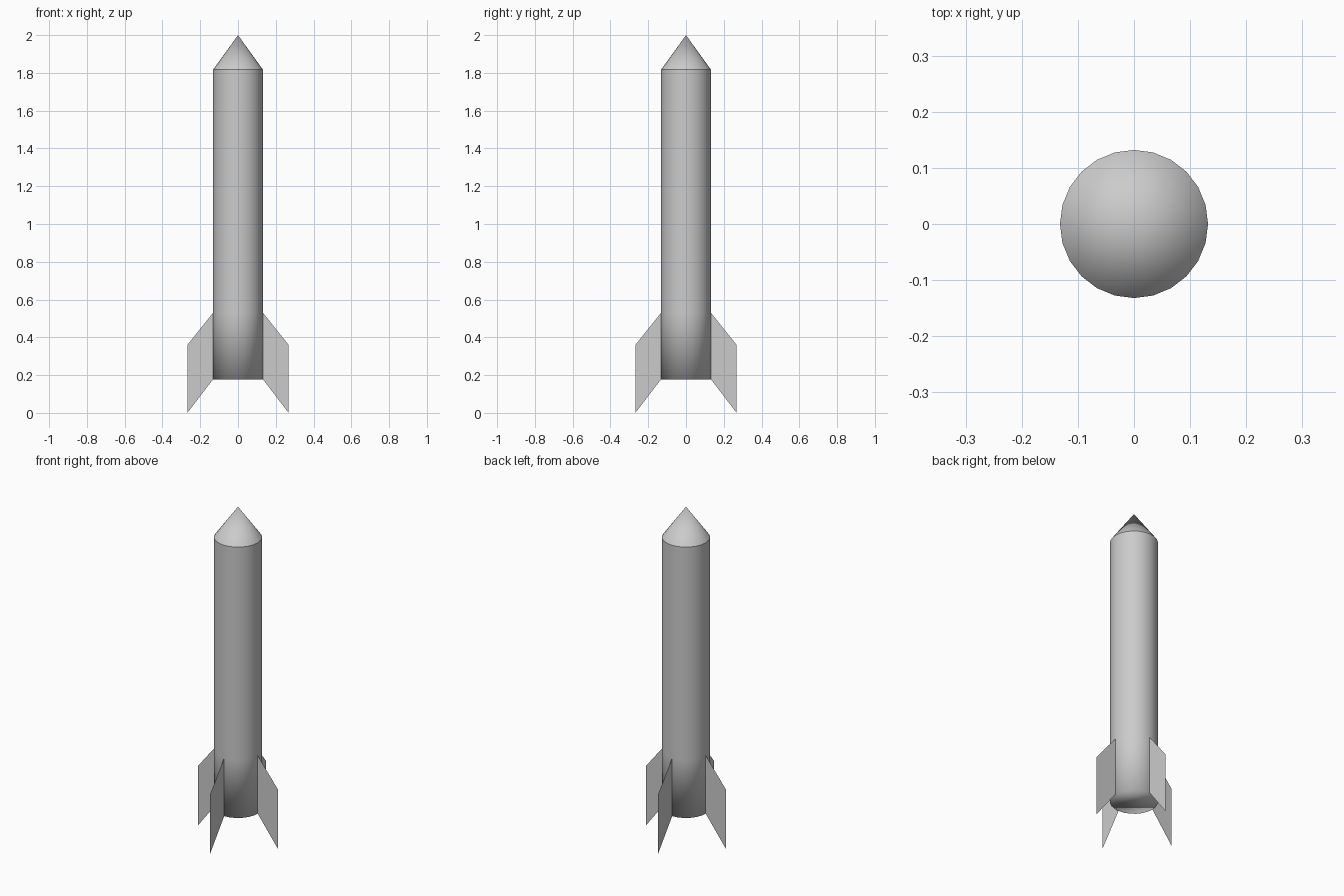
import bpy, bmesh, math

if "Cube" in bpy.data.objects:
    bpy.data.objects.remove(bpy.data.objects["Cube"])

SIDES = 24
R = 0.132          # body radius
R_FIN = 0.268      # fin tip radius


def finish(name, bm, smooth):
    bmesh.ops.recalc_face_normals(bm, faces=bm.faces)
    for f in bm.faces:
        f.smooth = smooth
    me = bpy.data.meshes.new(name)
    bm.to_mesh(me)
    bm.free()
    ob = bpy.data.objects.new(name, me)
    bpy.context.collection.objects.link(ob)
    return ob


def ring(bm, r, z):
    return [bm.verts.new((r * math.cos(2 * math.pi * i / SIDES),
                          r * math.sin(2 * math.pi * i / SIDES), z))
            for i in range(SIDES)]


# Body tube with a closed, softly shaded base
bm = bmesh.new()
rings = [ring(bm, R, z) for z in (0.178, 0.53, 1.817)]
for lo, hi in zip(rings, rings[1:]):
    for i in range(SIDES):
        j = (i + 1) % SIDES
        bm.faces.new((lo[i], lo[j], hi[j], hi[i]))
bm.faces.new(rings[0][::-1])
finish("body", bm, True)

# Nose cone
bm = bmesh.new()
base = ring(bm, R, 1.817)
tip = bm.verts.new((0, 0, 2.0))
for i in range(SIDES):
    bm.faces.new((base[i], base[(i + 1) % SIDES], tip))
finish("nose_cone", bm, True)

# Four thin swept fins
profile = [(R, 0.178), (R_FIN, 0.0), (R_FIN, 0.36), (R, 0.53)]
for k in range(4):
    bm = bmesh.new()
    bm.faces.new([bm.verts.new((x, 0, z)) for x, z in profile])
    fin = finish(f"fin_{k + 1}", bm, False)
    fin.rotation_euler.z = k * math.pi / 2
